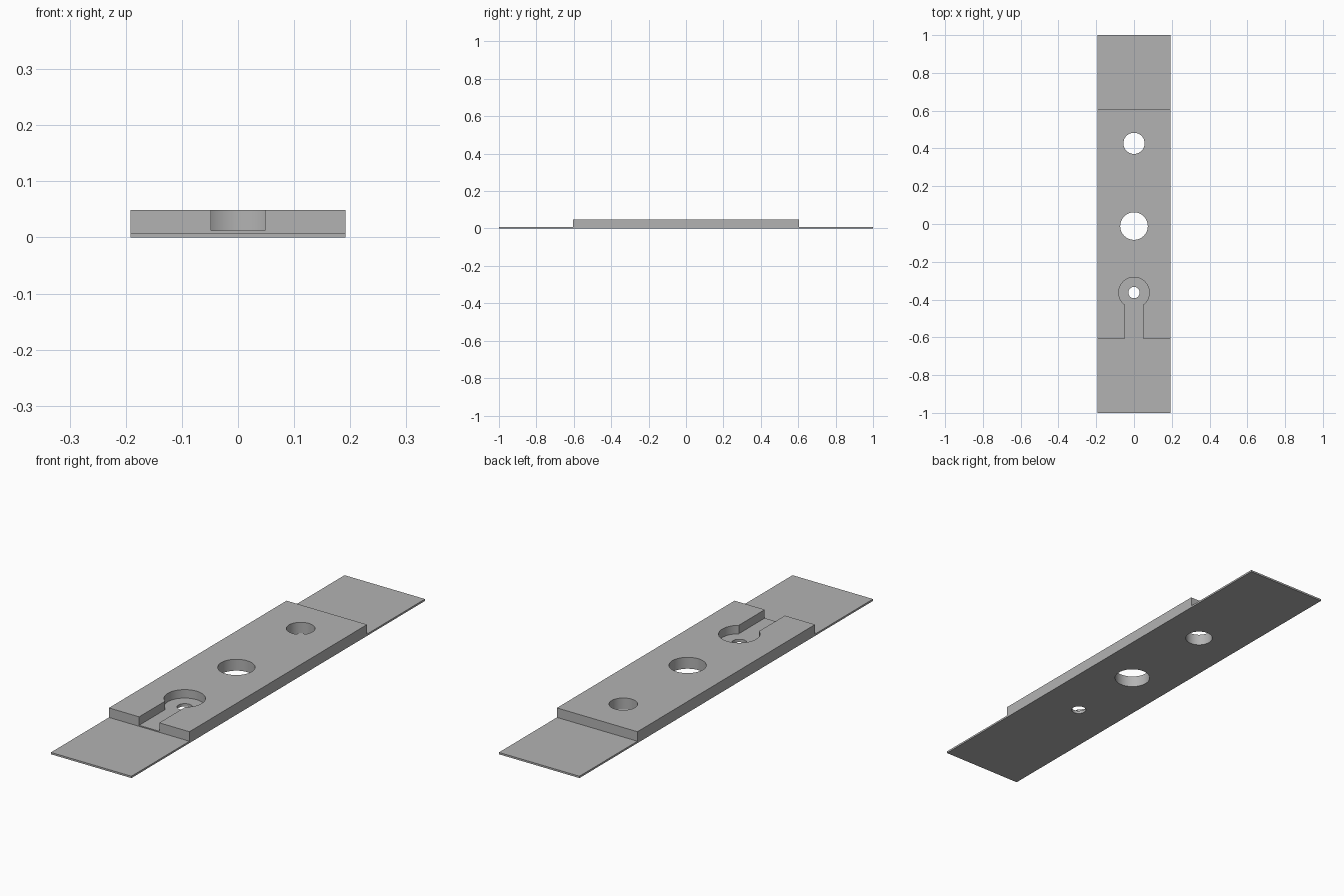
import bpy
import bmesh
import math

if "Cube" in bpy.data.objects:
    bpy.data.objects.remove(bpy.data.objects["Cube"], do_unlink=True)

HALF_W, BLOCK_Y = 0.192, 0.605
PLATE_Z, FLOOR_Z, TOP_Z = 0.008, 0.0125, 0.049
KEY_Y, KEY_R, SLOT = -0.363, 0.081, 0.048

grey = bpy.data.materials.new("plain grey")
grey.use_nodes = True
colour = (0.45, 0.45, 0.45, 1)
grey.diffuse_color = colour
grey.node_tree.nodes["Principled BSDF"].inputs["Base Color"].default_value = colour


def prism(name, outline, depth):
    """Extrude a closed outline of 3D points along the depth vector."""
    bm = bmesh.new()
    face = bm.faces.new([bm.verts.new(p) for p in outline])
    top = bmesh.ops.extrude_face_region(bm, geom=[face])
    verts = [v for v in top["geom"] if isinstance(v, bmesh.types.BMVert)]
    bmesh.ops.translate(bm, vec=depth, verts=verts)
    bmesh.ops.recalc_face_normals(bm, faces=bm.faces)
    mesh = bpy.data.meshes.new(name)
    bm.to_mesh(mesh)
    bm.free()
    mesh.materials.append(grey)
    obj = bpy.data.objects.new(name, mesh)
    bpy.context.collection.objects.link(obj)
    return obj


def arc(y, r, z, start=0, end=2 * math.pi, steps=64):
    return [(r * math.cos(start + (end - start) * i / steps),
             y + r * math.sin(start + (end - start) * i / steps), z)
            for i in range(steps + 1)]


# Thin plate with the raised block, as one stepped side profile
side = [(-1, 0), (1, 0), (1, PLATE_Z), (BLOCK_Y, PLATE_Z), (BLOCK_Y, TOP_Z),
        (-BLOCK_Y, TOP_Z), (-BLOCK_Y, PLATE_Z), (-1, PLATE_Z)]
body = prism("mounting_plate", [(-HALF_W, y, z) for y, z in side],
             (2 * HALF_W, 0, 0))

# Round through holes
cutters = [prism("hole_cutter", arc(y, r, -0.1)[:-1], (0, 0, 0.3))
           for y, r in ((0.427, 0.056), (-0.011, 0.073), (KEY_Y, 0.03))]

# Keyhole pocket open to the front end of the block
mouth = math.acos(SLOT / KEY_R)
pocket = arc(KEY_Y, KEY_R, FLOOR_Z, -mouth, math.pi + mouth)
pocket += [(-SLOT, -0.7, FLOOR_Z), (SLOT, -0.7, FLOOR_Z)]
cutters.append(prism("keyhole_cutter", pocket, (0, 0, 0.1)))

# Cut, then discard the helpers
bpy.context.view_layer.objects.active = body
for cutter in cutters:
    cutter.hide_render = True
    mod = body.modifiers.new("cut", "BOOLEAN")
    mod.operation = "DIFFERENCE"
    mod.solver = "EXACT"
    mod.object = cutter
    bpy.ops.object.modifier_apply(modifier=mod.name)
    bpy.data.objects.remove(cutter, do_unlink=True)

# Smooth hole walls, sharp edges
bpy.ops.object.select_all(action="DESELECT")
body.select_set(True)
bpy.ops.object.shade_smooth_by_angle(angle=math.radians(30))
